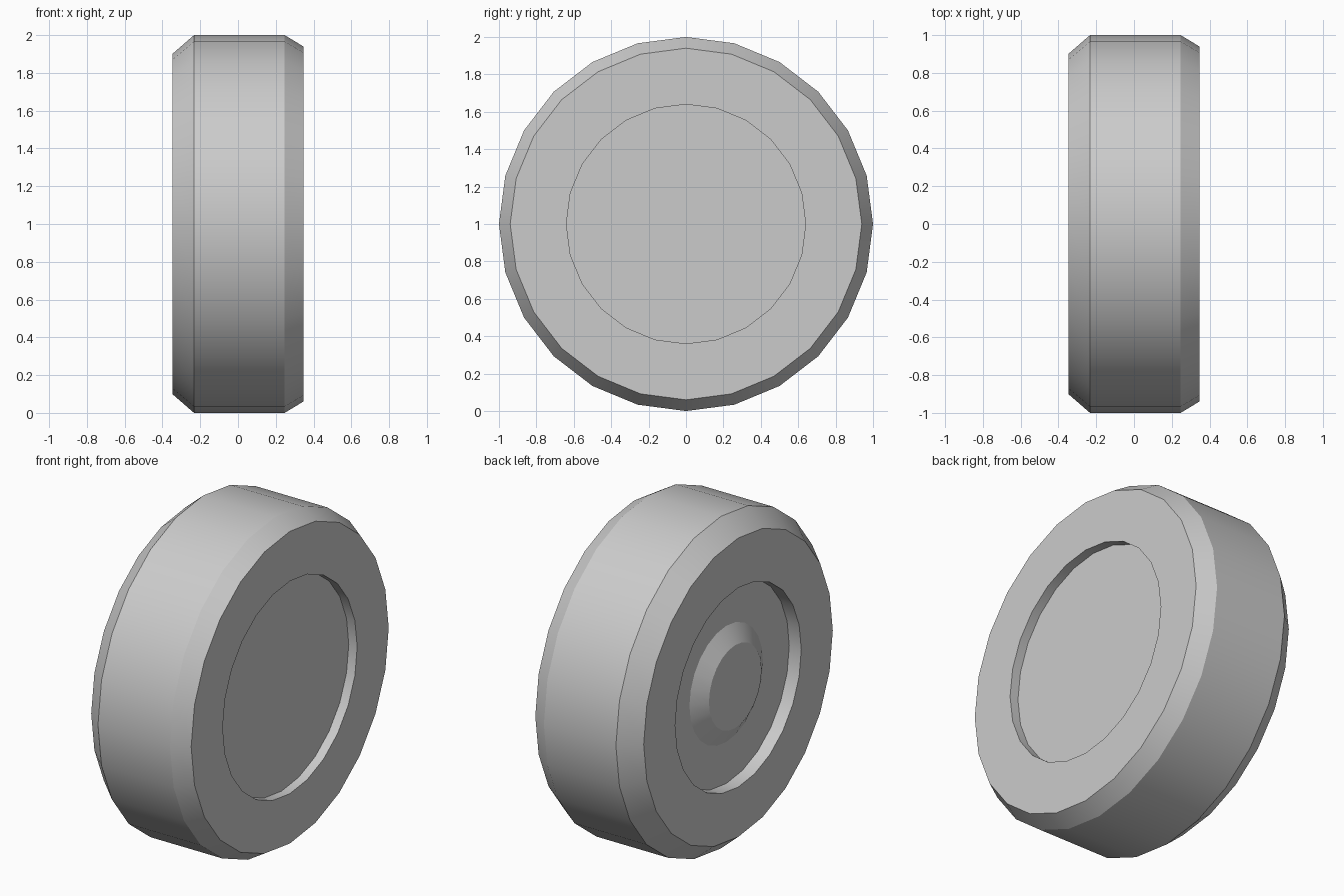
import bpy, bmesh, math
from mathutils import Matrix, Vector

cube = bpy.data.objects.get("Cube")
if cube:
    bpy.data.objects.remove(cube, do_unlink=True)

SIDES = 24


def make_material(name, rgb):
    mat = bpy.data.materials.new(name)
    mat.use_nodes = True
    color = (*rgb, 1.0)
    mat.diffuse_color = color
    mat.node_tree.nodes["Principled BSDF"].inputs["Base Color"].default_value = color
    return mat


def lathe_x(name, profile, mat):
    """Turn an (x, radius) profile around the x axis; each end is closed by a flat cap."""
    bm = bmesh.new()
    rings = []
    for x, radius in profile:
        ring = []
        for i in range(SIDES):
            turn = Matrix.Rotation(math.tau * i / SIDES, 3, 'X')
            ring.append(bm.verts.new(turn @ Vector((x, 0, radius))))
        rings.append(ring)
    for a, b in zip(rings, rings[1:]):
        for i in range(SIDES):
            j = (i + 1) % SIDES
            bm.faces.new((a[i], a[j], b[j], b[i]))
    bm.faces.new(rings[0])
    bm.faces.new(rings[-1])
    bmesh.ops.recalc_face_normals(bm, faces=bm.faces)
    mesh = bpy.data.meshes.new(name)
    bm.to_mesh(mesh)
    bm.free()
    mesh.materials.append(mat)
    obj = bpy.data.objects.new(name, mesh)
    bpy.context.collection.objects.link(obj)
    return obj


grey = make_material("plain grey", (0.6, 0.6, 0.6))

# Raised hub and recess on the -x side, bevelled tread, plain recess on the +x side
hub = [(-0.328, 0.25), (-0.268, 0.35)]
inner_recess = [(-0.268, 0.6), (-0.348, 0.6)]
tread = [(-0.348, 0.9), (-0.233, 1.0), (0.247, 1.0), (0.346, 0.94)]
outer_recess = [(0.346, 0.64), (0.29, 0.64)]
wheel = lathe_x("wheel", hub + inner_recess + tread + outer_recess, grey)
wheel.location.z = 1.0

# Smooth around the rim, sharp at the bevels
bpy.ops.object.select_all(action='DESELECT')
wheel.select_set(True)
bpy.context.view_layer.objects.active = wheel
bpy.ops.object.shade_smooth_by_angle(angle=math.radians(25))
